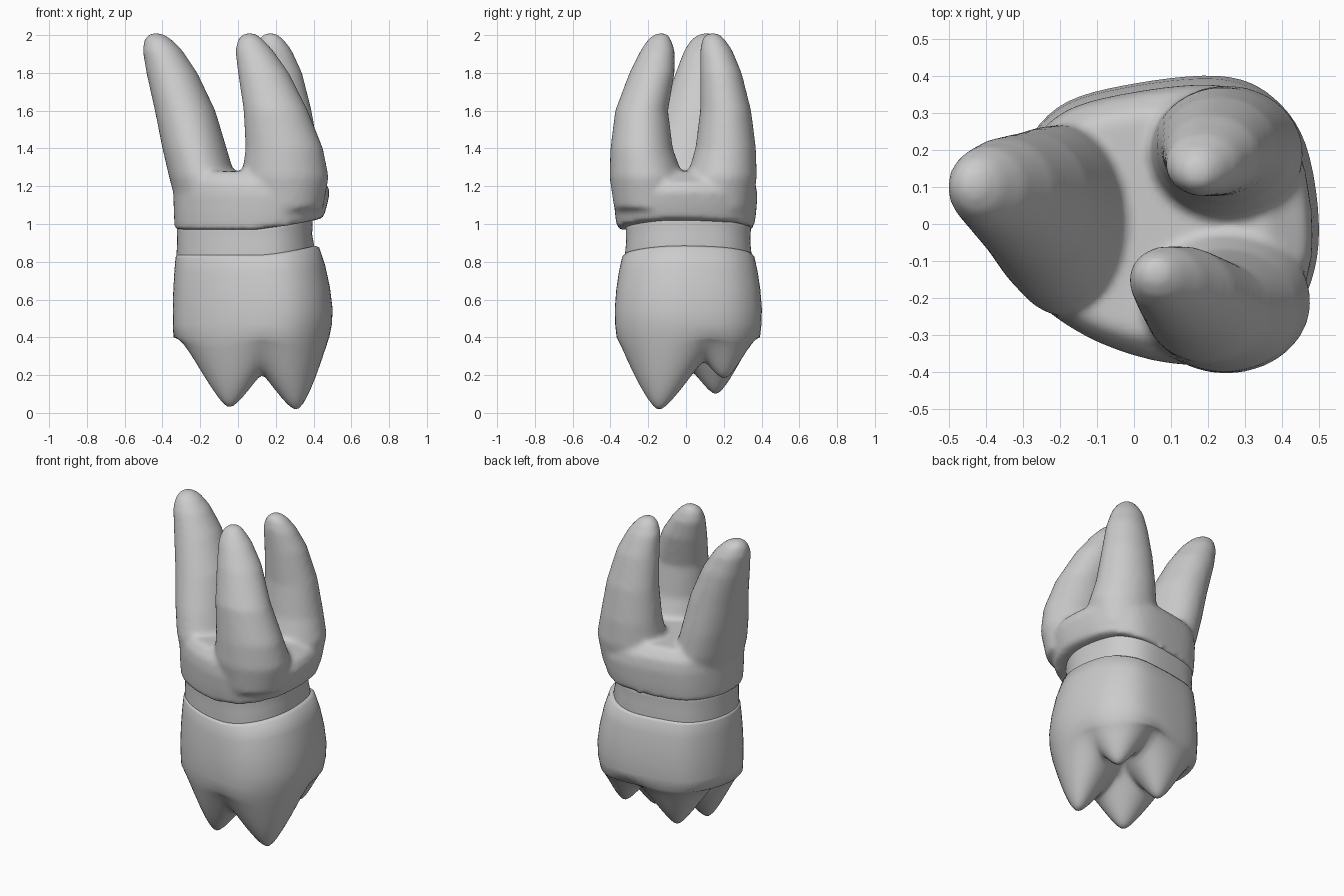
import bpy, bmesh, math
from mathutils import Vector

if "Cube" in bpy.data.objects:
    bpy.data.objects.remove(bpy.data.objects["Cube"])

enamel = bpy.data.materials.new("pale grey")
enamel.use_nodes = True
grey = (0.6, 0.6, 0.6, 1)
enamel.diffuse_color = grey
enamel.node_tree.nodes["Principled BSDF"].inputs["Base Color"].default_value = grey

SIDES = 72
PIVOT = Vector((-0.2, 0.01))
# Rounded three-cornered plan shared by crown, neck and root trunk
PLAN = [Vector(p) for p in (
    (0.5, -0.05), (0.47, 0.2), (0.38, 0.34), (0.24, 0.4), (0, 0.38),
    (-0.2, 0.32), (-0.31, 0.18), (-0.345, 0), (-0.29, -0.17),
    (-0.12, -0.3), (0.1, -0.37), (0.3, -0.36), (0.44, -0.24))]


def plan_point(t):
    """Closed Catmull-Rom curve through the plan points."""
    n = len(PLAN)
    i, u = int(t * n), (t * n) % 1
    a, b, c, d = (PLAN[(i + k) % n] for k in (-1, 0, 1, 2))
    return 0.5 * (2 * b + (c - a) * u + (2 * a - 5 * b + 4 * c - d) * u * u
                  + (3 * b - a - 3 * c + d) * u ** 3)


OUTLINE = [plan_point(i / SIDES) for i in range(SIDES)]


def tilt(x):
    """Lift the gum line toward the +x side."""
    return 0.06 * max(0, (x - 0.1) / 0.35) ** 1.5


def plan_ring(z, scale, tilted=1, dy=0):
    pts = [PIVOT + (p - PIVOT) * scale for p in OUTLINE]
    return [Vector((p.x, p.y + dy, z + tilted * tilt(p.x))) for p in pts]


def oval_ring(z, cx, cy, rx, ry):
    angles = [2 * math.pi * i / SIDES for i in range(SIDES)]
    return [Vector((cx + rx * math.cos(a), cy + ry * math.sin(a), z)) for a in angles]


def loft(bm, rings):
    """Skin a stack of rings and close both ends."""
    loops = [[bm.verts.new(p) for p in ring] for ring in rings]
    for low, high in zip(loops, loops[1:]):
        for i in range(SIDES):
            j = (i + 1) % SIDES
            bm.faces.new((low[i], low[j], high[j], high[i]))
    bm.faces.new(loops[0][::-1])
    bm.faces.new(loops[-1])


def finish(name, bm):
    bmesh.ops.recalc_face_normals(bm, faces=bm.faces)
    for f in bm.faces:
        f.smooth = True
    mesh = bpy.data.meshes.new(name)
    bm.to_mesh(mesh)
    bm.free()
    mesh.materials.append(enamel)
    obj = bpy.data.objects.new(name, mesh)
    bpy.context.collection.objects.link(obj)
    return obj


# Crown: bulging wall, then a chewing surface shaped by four cusps
CUSPS = [(-0.05, -0.16, 0.0), (0.32, -0.15, -0.02), (0.3, 0.21, 0.15), (-0.05, 0.16, 0.08)]


def chewing_height(x, y):
    cones = [z + 1.35 * (math.hypot(x - cx, y - cy, 0.035) - 0.035) for cx, cy, z in CUSPS]
    return -math.log(sum(math.exp(-40 * h) for h in cones)) / 40 + 0.015


bm = bmesh.new()
rings = [plan_ring(z, s, k) for z, s, k in (
    (0.83, 0.8, 1), (0.835, 0.87, 1), (0.82, 0.9, 1), (0.74, 0.945, 0.6),
    (0.65, 0.98, 0.2), (0.55, 1, 0), (0.47, 0.995, 0), (0.4, 0.975, 0))]
STEPS = 22
for step in range(1, STEPS):
    s = 1 - step / STEPS
    ring = []
    for p in OUTLINE:
        q = Vector((0.13, 0)) + (PIVOT + (p - PIVOT) * 0.975 - Vector((0.13, 0))) * s
        h = chewing_height(q.x, q.y)
        ring.append(Vector((q.x, q.y, h + (0.4 - h) * s ** 6)))
    rings.append(ring)
loft(bm, rings)
finish("crown", bm)

# Neck: narrow waisted band
bm = bmesh.new()
loft(bm, [plan_ring(z, s) for z, s in
          ((0.79, 0.85), (0.84, 0.86), (0.9, 0.845), (0.96, 0.85), (1.03, 0.85))])
finish("neck", bm)

# Roots: trunk plus three tapering prongs fused into one skin
PRONGS = [
    ((1.08, -0.15, 0, 0.17, 0.25), (1.25, -0.19, 0.01, 0.175, 0.26),
     (1.4, -0.23, 0.03, 0.17, 0.235), (1.6, -0.28, 0.06, 0.16, 0.19),
     (1.8, -0.35, 0.09, 0.135, 0.145), (1.92, -0.4, 0.1, 0.105, 0.11),
     (1.98, -0.425, 0.105, 0.07, 0.075), (2.01, -0.435, 0.11, 0.03, 0.03)),
    ((1.08, 0.25, -0.19, 0.2, 0.19), (1.25, 0.25, -0.21, 0.23, 0.195),
     (1.4, 0.245, -0.235, 0.205, 0.165), (1.6, 0.2, -0.235, 0.17, 0.14),
     (1.8, 0.135, -0.18, 0.135, 0.12), (1.92, 0.085, -0.15, 0.1, 0.09),
     (1.98, 0.065, -0.14, 0.065, 0.06), (2.01, 0.06, -0.13, 0.03, 0.03)),
    ((1.08, 0.25, 0.18, 0.18, 0.17), (1.25, 0.25, 0.19, 0.21, 0.185),
     (1.4, 0.24, 0.21, 0.185, 0.16), (1.6, 0.23, 0.21, 0.16, 0.135),
     (1.8, 0.21, 0.185, 0.13, 0.11), (1.92, 0.185, 0.16, 0.1, 0.085),
     (1.98, 0.175, 0.145, 0.065, 0.06), (2.01, 0.17, 0.14, 0.03, 0.03)),
]
bm = bmesh.new()
loft(bm, [plan_ring(z, s, k, -0.015) for z, s, k in (
    (0.97, 0.93, 1), (1.05, 0.96, 0.8), (1.15, 0.98, 0.3), (1.22, 0.95, 0), (1.28, 0.8, 0))])
for prong in PRONGS:
    loft(bm, [oval_ring(*section) for section in prong])
roots = finish("roots", bm)
fuse = roots.modifiers.new("fuse", 'REMESH')
fuse.mode = 'VOXEL'
fuse.voxel_size = 0.016
fuse.use_smooth_shade = True
soften = roots.modifiers.new("soften", 'SMOOTH')
soften.factor = 0.5
soften.iterations = 8
